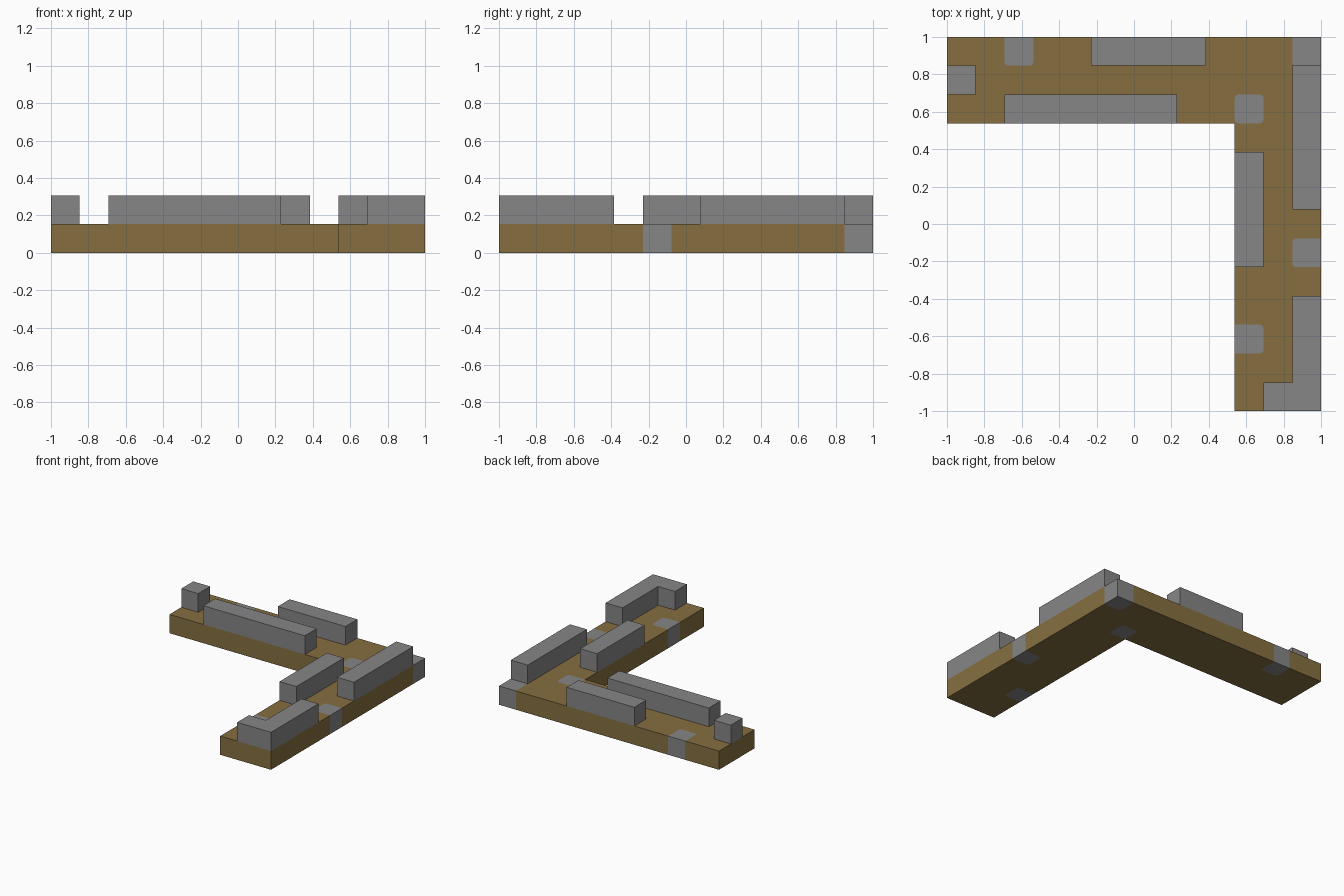
import bpy
import bmesh

old = bpy.data.objects.get("Cube")
if old:
    bpy.data.objects.remove(old, do_unlink=True)

U = 2 / 13  # one grid cell; the footprint is 13 cells square


def make_material(name, rgb):
    mat = bpy.data.materials.new(name)
    mat.use_nodes = True
    color = (*rgb, 1)
    mat.diffuse_color = color
    mat.node_tree.nodes["Principled BSDF"].inputs["Base Color"].default_value = color
    return mat


earth = make_material("earth_brown", (0.238, 0.159, 0.052))
stone = make_material("stone_grey", (0.238, 0.238, 0.238))


def rect(x0, x1, y0, y1):
    return [(x0, y0), (x1, y0), (x1, y1), (x0, y1)]


def prisms(name, outlines, z0, z1, mat, corner=0):
    """Extrude outlines given in cells; optionally round upright edges."""
    bm = bmesh.new()
    for outline in outlines:
        face = bm.faces.new([bm.verts.new((x * U - 1, y * U - 1, z0 * U)) for x, y in outline])
        ext = bmesh.ops.extrude_face_region(bm, geom=[face])
        top = [v for v in ext["geom"] if isinstance(v, bmesh.types.BMVert)]
        bmesh.ops.translate(bm, vec=(0, 0, (z1 - z0) * U), verts=top)
    if corner:
        upright = [e for e in bm.edges if abs(e.verts[0].co.z - e.verts[1].co.z) > U / 2]
        bmesh.ops.bevel(bm, geom=upright, offset=corner, segments=3, profile=0.5, affect="EDGES")
    bmesh.ops.recalc_face_normals(bm, faces=bm.faces)
    mesh = bpy.data.meshes.new(name)
    bm.to_mesh(mesh)
    bm.free()
    mesh.materials.append(mat)
    obj = bpy.data.objects.new(name, mesh)
    bpy.context.collection.objects.link(obj)
    return obj


def apply_boolean(obj, other, operation, mat):
    mod = obj.modifiers.new("cut", "BOOLEAN")
    mod.object = other
    mod.operation = operation
    mod.solver = "EXACT"
    deps = bpy.context.evaluated_depsgraph_get()
    mesh = bpy.data.meshes.new_from_object(obj.evaluated_get(deps))
    obj.modifiers.clear()
    mesh.materials.clear()
    mesh.materials.append(mat)
    for poly in mesh.polygons:
        poly.material_index = 0
    obj.data = mesh


# L-shaped floor slab
floor_outline = [(10, 0), (13, 0), (13, 13), (0, 13), (0, 10), (10, 10)]
floor = prisms("floor_slab", [floor_outline], 0, 1, earth)

# Flush stones set through the slab, running past its outer edges as cutters
inset_cells = [rect(2, 3, 12, 14), rect(12, 14, 12, 14), rect(12, 14, 5, 6),
               rect(9, 11, 2, 3), rect(10, 11, 10, 11)]
cutter = prisms("inset_cutter", inset_cells, -1, 2, stone, corner=0.02)
insets = prisms("stone_insets", inset_cells, -1, 2, stone, corner=0.02)
apply_boolean(insets, floor, "INTERSECT", stone)
apply_boolean(floor, cutter, "DIFFERENCE", earth)
bpy.data.objects.remove(cutter, do_unlink=True)

# Low walls standing on the slab
walls = {
    "end_post": rect(0, 1, 11, 12),
    "back_arm_inner_wall": rect(2, 8, 10, 11),
    "back_arm_outer_wall": rect(5, 9, 12, 13),
    "side_arm_inner_wall": rect(10, 11, 5, 9),
    "side_arm_outer_wall": rect(12, 13, 7, 12),
    "front_corner_wall": [(11, 0), (13, 0), (13, 4), (12, 4), (12, 1), (11, 1)],
}
for name, outline in walls.items():
    prisms(name, [outline], 1, 2, stone)
